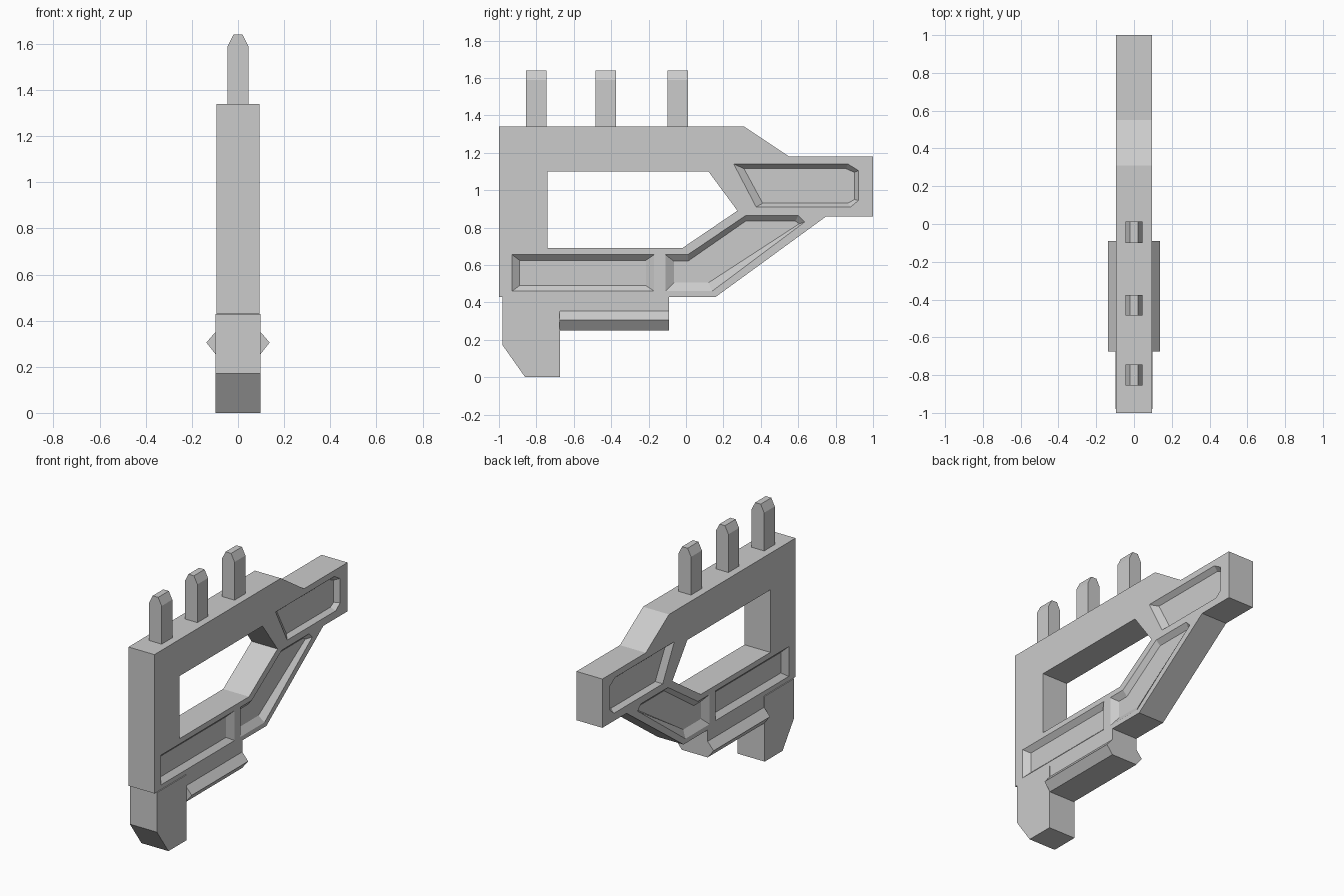
import bpy, bmesh

if "Cube" in bpy.data.objects:
    bpy.data.objects.remove(bpy.data.objects["Cube"])

HALF = 0.094      # half thickness of the main frame
DEPTH = 0.03      # depth of the side recesses


def loft(bm, rings):
    """Bridge equal-length rings of 3D points into a closed solid."""
    vs = [[bm.verts.new(p) for p in ring] for ring in rings]
    n = len(vs[0])
    for a, b in zip(vs, vs[1:]):
        for i in range(n):
            j = (i + 1) % n
            bm.faces.new((a[i], a[j], b[j], b[i]))
    bm.faces.new(vs[0][::-1])
    bm.faces.new(vs[-1])


def make_object(name, bm):
    bmesh.ops.recalc_face_normals(bm, faces=bm.faces[:])
    mesh = bpy.data.meshes.new(name)
    bm.to_mesh(mesh)
    bm.free()
    ob = bpy.data.objects.new(name, mesh)
    bpy.context.collection.objects.link(ob)
    return ob


def side_ring(profile, x):
    return [(x, y, z) for y, z in profile]


def side_prism(name, profile, half):
    bm = bmesh.new()
    loft(bm, [side_ring(profile, -half), side_ring(profile, half)])
    return make_object(name, bm)


def front_prism(name, right_half, y0, y1):
    """Extrude a mirrored x-z profile along y."""
    prof = right_half + [(-x, z) for x, z in reversed(right_half)]
    bm = bmesh.new()
    loft(bm, [[(x, y, z) for x, z in prof] for y in (y0, y1)])
    return make_object(name, bm)


# Main frame
frame = side_prism("frame", [(-1, .43), (-1, 1.34), (.31, 1.34), (.55, 1.18),
                             (1, 1.18), (1, .86), (.75, .86), (.16, .43)], HALF)

# Grip opening and bevelled recesses on both sides: (rim outline, floor outline)
opening = [(-.74, .69), (-.74, 1.10), (.12, 1.10), (.275, .89), (-.02, .69)]
recesses = [
    ([(-.93, .46), (-.93, .655), (-.17, .655), (-.17, .46)],
     [(-.89, .49), (-.89, .625), (-.215, .625), (-.215, .49)]),
    ([(-.11, .46), (-.11, .655), (.01, .655), (.32, .865), (.60, .865), (.635, .83), (.14, .46)],
     [(-.065, .505), (-.065, .62), (.01, .62), (.32, .835), (.585, .835), (.605, .82), (.12, .505)]),
    ([(.375, .91), (.255, 1.14), (.865, 1.14), (.922, 1.105), (.922, .945), (.88, .91)],
     [(.41, .93), (.31, 1.115), (.855, 1.115), (.90, 1.095), (.90, .95), (.865, .93)]),
]
bm = bmesh.new()
loft(bm, [side_ring(opening, -.2), side_ring(opening, .2)])
for rim, floor in recesses:
    for s in (-1, 1):
        loft(bm, [side_ring(rim, s * .15), side_ring(rim, s * HALF),
                  side_ring(floor, s * (HALF - DEPTH))])
cutter = make_object("frame_cutter", bm)
cutter.hide_render = True

mod = frame.modifiers.new("cut", 'BOOLEAN')
mod.operation = 'DIFFERENCE'
mod.solver = 'EXACT'
mod.object = cutter
bpy.context.view_layer.objects.active = frame
bpy.ops.object.modifier_apply(modifier=mod.name)
bpy.data.objects.remove(cutter)

# Front foot with chamfered toe
side_prism("front_foot", [(-.98, .428), (-.98, .17), (-.86, 0), (-.675, 0), (-.675, .428)], .098)

# Lower rail with pointed side ridges
front_prism("lower_rail", [(HALF, .43), (HALF, .355), (.137, .305), (HALF, .25)], -.675, -.09)

# Top pins with chamfered tips
for i, (y0, y1) in enumerate([(-.855, -.745), (-.485, -.375), (-.10, .012)]):
    front_prism(f"top_pin_{i + 1}", [(.045, 1.33), (.045, 1.59), (.02, 1.64)], y0, y1)
